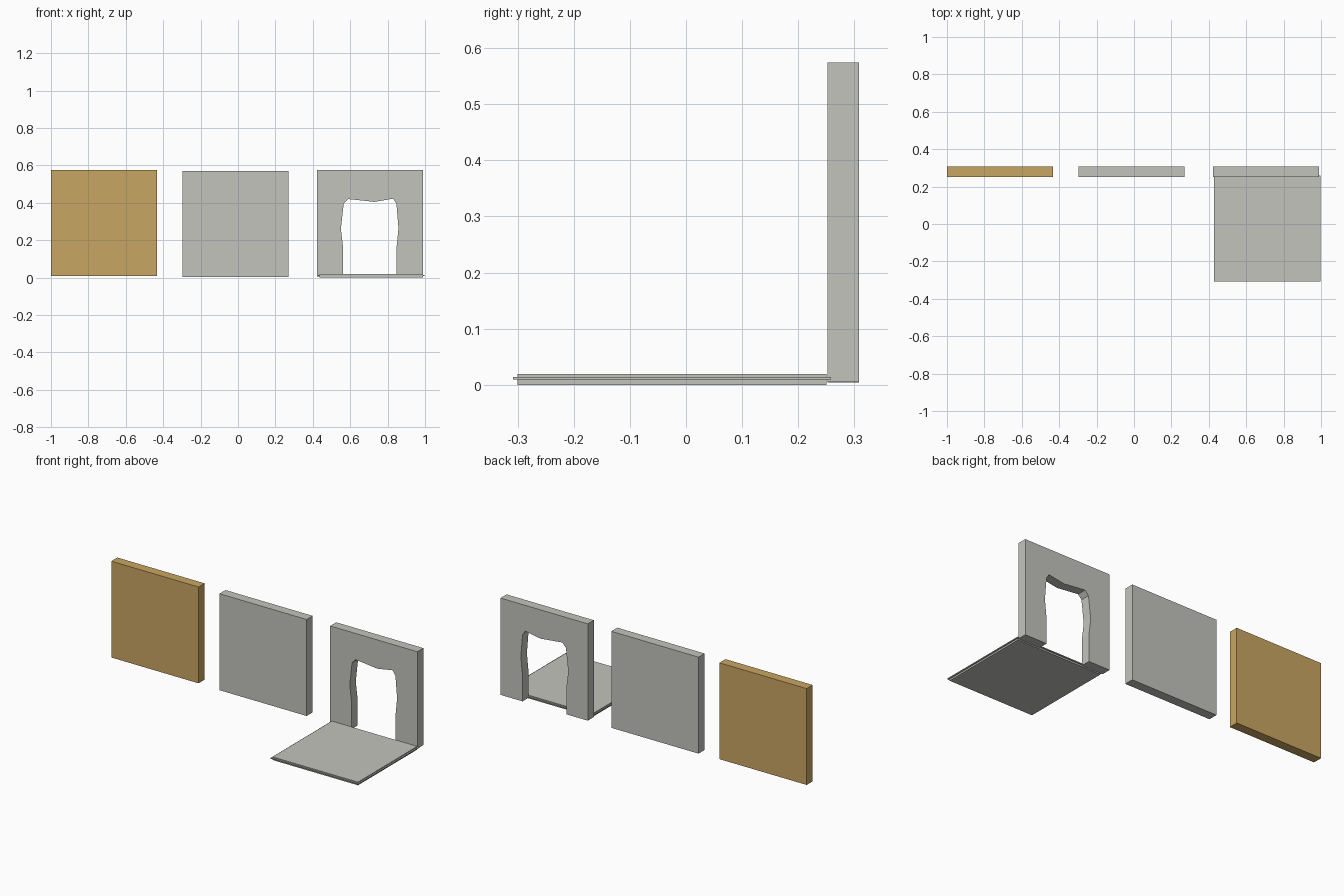
import bpy
import bmesh

cube = bpy.data.objects.get("Cube")
if cube:
    bpy.data.objects.remove(cube, do_unlink=True)


def material(name, colour):
    mat = bpy.data.materials.new(name)
    mat.use_nodes = True
    mat.diffuse_color = colour
    mat.node_tree.nodes["Principled BSDF"].inputs["Base Color"].default_value = colour
    return mat


def extruded(name, outline, front, back, mat):
    """Extrude an x-z outline from front to back along y."""
    bm = bmesh.new()
    face = bm.faces.new([bm.verts.new((x, front, z)) for x, z in outline])
    result = bmesh.ops.extrude_face_region(bm, geom=[face])
    moved = [v for v in result["geom"] if isinstance(v, bmesh.types.BMVert)]
    bmesh.ops.translate(bm, verts=moved, vec=(0, back - front, 0))
    bmesh.ops.recalc_face_normals(bm, faces=bm.faces)
    mesh = bpy.data.meshes.new(name)
    bm.to_mesh(mesh)
    bm.free()
    mesh.materials.append(mat)
    obj = bpy.data.objects.new(name, mesh)
    bpy.context.collection.objects.link(obj)
    return obj


def slab(name, x, y, z, mat):
    outline = [(x[0], z[0]), (x[1], z[0]), (x[1], z[1]), (x[0], z[1])]
    return extruded(name, outline, y[0], y[1], mat)


stone = material("pale grey stone", (0.552, 0.552, 0.515, 1))
wood = material("golden wood", (0.584, 0.381, 0.125, 1))
depth = (0.252, 0.308)

# Plain wall panels
slab("wooden_wall", (-1.0, -0.433), depth, (0.008, 0.574), wood)
slab("stone_wall", (-0.297, 0.27), depth, (0.004, 0.571), stone)

# Wall with a rough doorway, drawn as one outline around the opening
left, right, bottom, top = 0.423, 0.99, 0.005, 0.574
opening = [(0.562, bottom), (0.562, 0.16), (0.55, 0.26), (0.565, 0.395),
           (0.588, 0.42), (0.73, 0.405), (0.83, 0.422), (0.847, 0.395),
           (0.858, 0.265), (0.847, 0.155), (0.847, bottom)]
outline = [(left, bottom)] + opening + [(right, bottom), (right, top), (left, top)]
extruded("doorway_wall", outline, *depth, stone)

# Floor slab with a thin projecting rim
slab("floor_slab", (0.435, 0.99), (-0.3, 0.25), (0.0, 0.019), stone)
slab("floor_rim", (0.428, 0.998), (-0.308, 0.258), (0.009, 0.014), stone)
